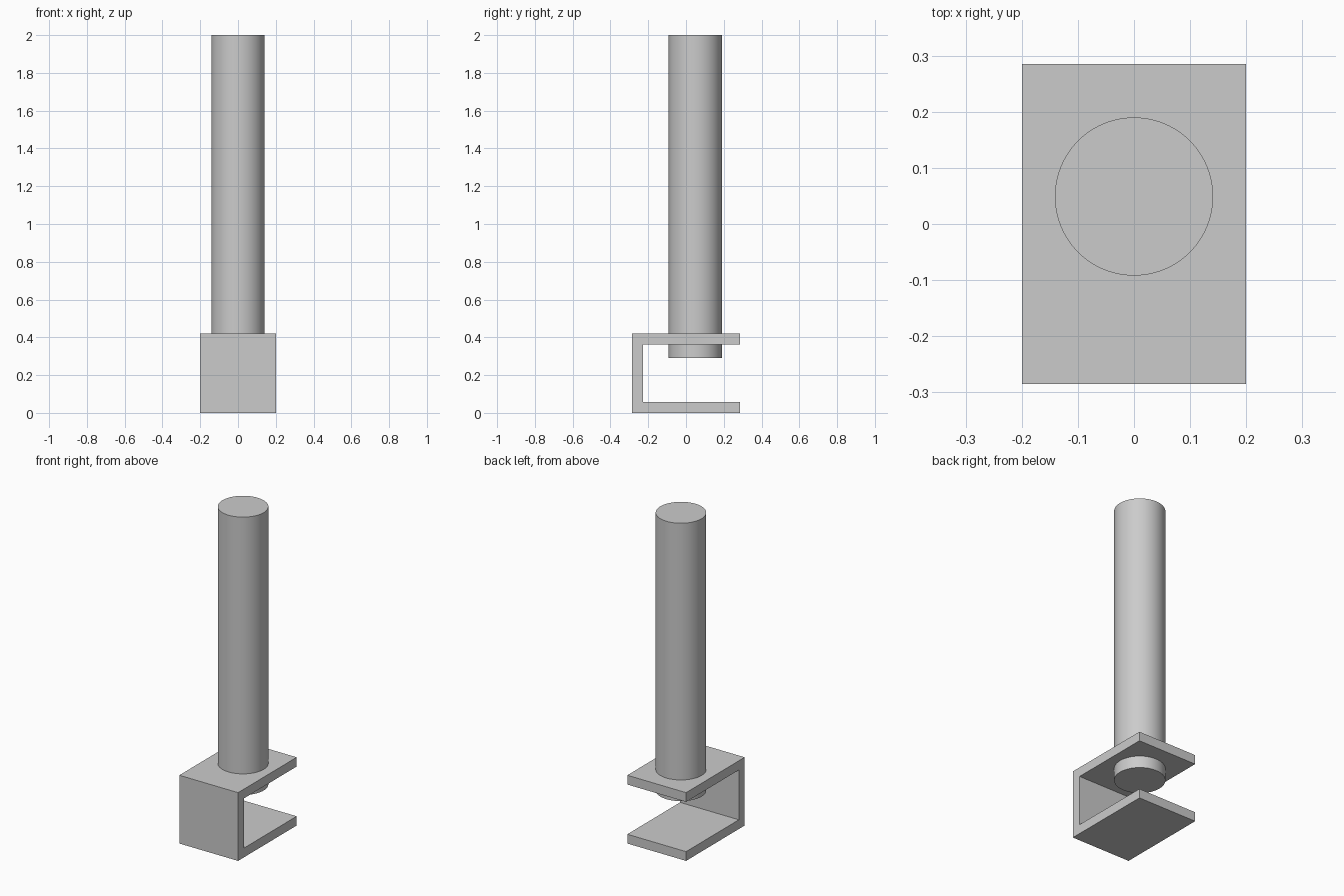
import bpy, bmesh, math

cube = bpy.data.objects.get("Cube")
if cube:
    bpy.data.objects.remove(cube, do_unlink=True)

# One plain grey for everything
GREY = (0.6, 0.6, 0.6, 1)
grey = bpy.data.materials.new("grey metal")
grey.use_nodes = True
grey.diffuse_color = GREY
grey.node_tree.nodes["Principled BSDF"].inputs["Base Color"].default_value = GREY

# Clamp bracket: C-shaped profile (y, z) extruded across the width
WIDTH, DEPTH, HEIGHT, WALL = 0.4, 0.57, 0.42, 0.057
back, front = DEPTH / 2, -DEPTH / 2
profile = [(back, 0), (back, WALL), (front + WALL, WALL), (front + WALL, HEIGHT - WALL),
           (back, HEIGHT - WALL), (back, HEIGHT), (front, HEIGHT), (front, 0)]
bm = bmesh.new()
side = bm.faces.new([bm.verts.new((-WIDTH / 2, y, z)) for y, z in profile])
swept = bmesh.ops.extrude_face_region(bm, geom=[side])["geom"]
bmesh.ops.translate(bm, vec=(WIDTH, 0, 0),
                    verts=[v for v in swept if isinstance(v, bmesh.types.BMVert)])
bmesh.ops.recalc_face_normals(bm, faces=bm.faces)
mesh = bpy.data.meshes.new("clamp_bracket")
bm.to_mesh(mesh)
bm.free()
mesh.materials.append(grey)
bracket = bpy.data.objects.new("clamp_bracket", mesh)
bpy.context.collection.objects.link(bracket)

# Round post passing through the top plate
BOTTOM, TOP = 0.29, 2.0
bpy.ops.mesh.primitive_cylinder_add(vertices=96, radius=0.141, depth=TOP - BOTTOM,
                                    location=(0, 0.049, (TOP + BOTTOM) / 2))
post = bpy.context.object
post.name = "post"
post.data.materials.append(grey)
bpy.ops.object.shade_smooth_by_angle(angle=math.radians(30))
